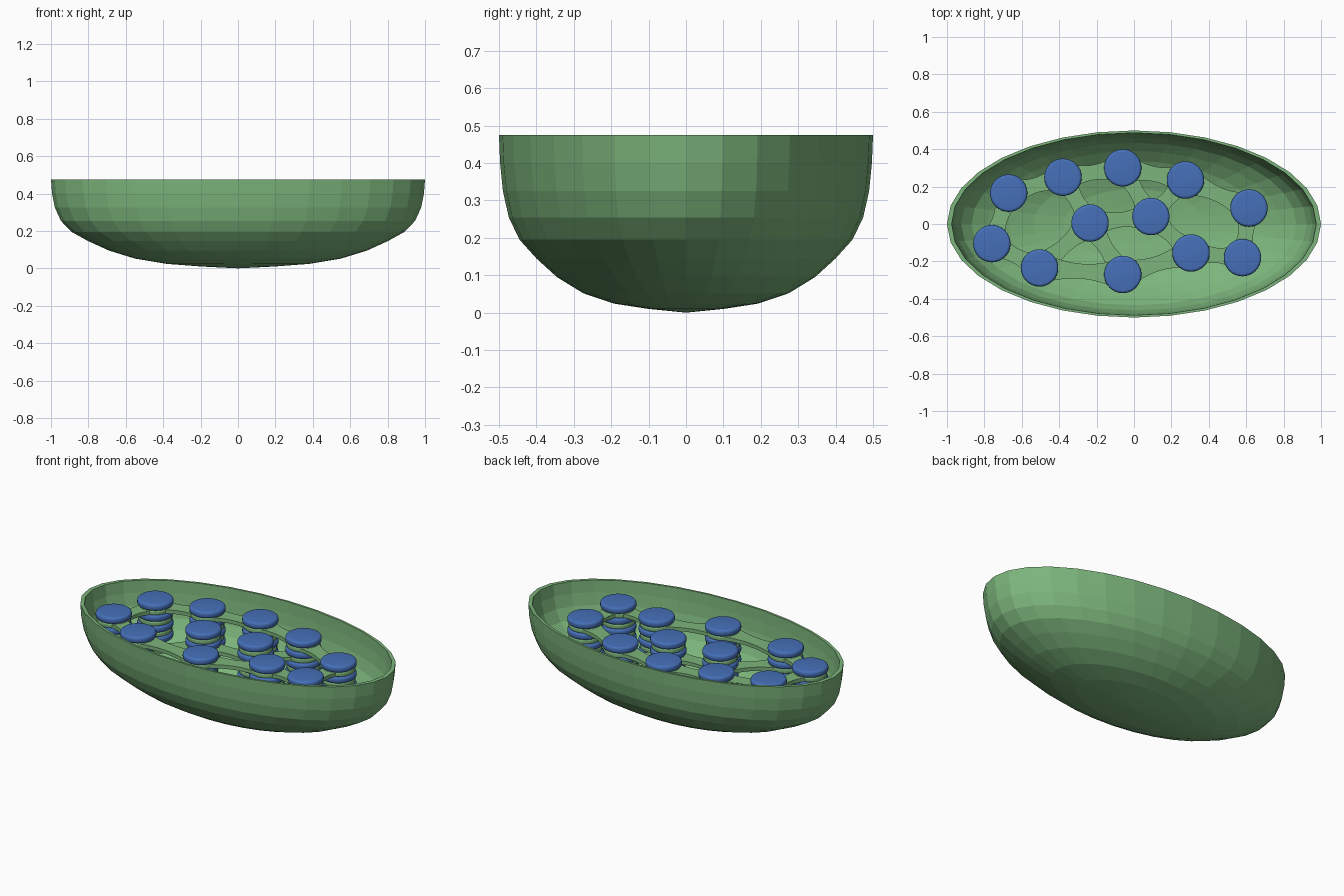
import bpy, bmesh, math
from mathutils import Vector

if "Cube" in bpy.data.objects:
    bpy.data.objects.remove(bpy.data.objects["Cube"], do_unlink=True)


def material(name, rgb):
    m = bpy.data.materials.new(name)
    m.use_nodes = True
    m.diffuse_color = (*rgb, 1)
    m.node_tree.nodes["Principled BSDF"].inputs["Base Color"].default_value = (*rgb, 1)
    return m


green = material("leaf_green", (0.2, 0.46, 0.2))
blue = material("disc_blue", (0.06, 0.16, 0.48))


def finish(bm, name, mat, smooth=False):
    bmesh.ops.recalc_face_normals(bm, faces=bm.faces)
    mesh = bpy.data.meshes.new(name)
    bm.to_mesh(mesh)
    bm.free()
    mesh.materials.append(mat)
    ob = bpy.data.objects.new(name, mesh)
    bpy.context.collection.objects.link(ob)
    if smooth:
        bpy.ops.object.select_all(action="DESELECT")
        ob.select_set(True)
        bpy.context.view_layer.objects.active = ob
        bpy.ops.object.shade_smooth_by_angle(angle=math.radians(40))
    return ob


def lathe(bm, profile, sides, sx=1, sy=1, center=(0, 0)):
    """Revolve (radius, z) points; zero radius closes with a pole."""
    rings = []
    for r, z in profile:
        n = sides if r > 0 else 1
        rings.append([bm.verts.new((center[0] + sx * r * math.cos(i * math.tau / sides),
                                    center[1] + sy * r * math.sin(i * math.tau / sides), z))
                      for i in range(n)])
    for a, b in zip(rings, rings[1:]):
        for i in range(sides):
            j = (i + 1) % sides
            loop = [a[i % len(a)], a[j % len(a)], b[j % len(b)], b[i % len(b)]]
            bm.faces.new(list(dict.fromkeys(loop)))


# Half-ellipsoid shell: outer skin, thin rim, inner skin
outer = [(0, 0.0), (0.2, 0.01), (0.383, 0.024), (0.55, 0.052), (0.69, 0.095),
         (0.8, 0.145), (0.89, 0.195), (0.947, 0.254), (0.979, 0.325),
         (0.994, 0.4), (1, 0.475)]
inner = [(r * 0.975, z + 0.02 * (1 - z / 0.475)) for r, z in reversed(outer)]
bm = bmesh.new()
lathe(bm, outer + inner, 32, 1, 0.5)
finish(bm, "outer_shell", green)

# Stacks of rounded discs, with green layers between the blue ones
stacks = [(-0.67, 0.165), (-0.38, 0.25), (-0.06, 0.3), (0.275, 0.235),
          (0.615, 0.085), (0.58, -0.18), (0.305, -0.155), (-0.06, -0.27),
          (-0.505, -0.235), (-0.76, -0.105), (-0.235, 0.005), (0.09, 0.04)]
TOP, PITCH, THICK, RADIUS = 0.447, 0.066, 0.04, 0.1


def disc_profile(radius, low, high, bevel):
    pts = [(0, low)]
    arc = [k * math.pi / 8 for k in range(5)]
    pts += [(radius - bevel + bevel * math.sin(a), low + bevel - bevel * math.cos(a)) for a in arc]
    pts += [(radius - bevel + bevel * math.cos(a), high - bevel + bevel * math.sin(a)) for a in arc]
    return pts + [(0, high)]


for n, c in enumerate(stacks, 1):
    bm = bmesh.new()
    for k in range(4):
        high = TOP - k * PITCH
        lathe(bm, disc_profile(RADIUS, high - THICK, high, 0.015), 32, center=c)
    finish(bm, f"disc_stack_{n}", blue, True)
    bm = bmesh.new()
    for k in range(3):
        high = TOP - THICK - k * PITCH
        lathe(bm, disc_profile(0.093, high - PITCH + THICK, high, 0.006), 32, center=c)
    finish(bm, f"stack_layers_{n}", green, True)

# Waisted membrane bridges joining neighbouring stacks
upper_links = [(i, (i + 1) % 10) for i in range(10)]
lower_links = [(10, 1), (10, 8), (10, 7), (10, 11), (11, 2), (11, 3), (11, 6)]


def bridge(bm, a, b, z, steps=12):
    a, b = Vector((*a, z)), Vector((*b, z))
    side = (b - a).normalized().cross(Vector((0, 0, 1)))
    left, right = [], []
    for i in range(steps + 1):
        t = i / steps
        half = 0.04 + 0.05 * (2 * t - 1) ** 2
        p = a.lerp(b, t)
        left.append(bm.verts.new(p + side * half))
        right.append(bm.verts.new(p - side * half))
    face = bm.faces.new(left + right[::-1])
    res = bmesh.ops.extrude_face_region(bm, geom=[face])
    for v in res["geom"]:
        if isinstance(v, bmesh.types.BMVert):
            v.co.z += 0.022


for name, links, level in (("upper_membrane", upper_links, 1), ("lower_membrane", lower_links, 2)):
    bm = bmesh.new()
    for i, j in links:
        bridge(bm, stacks[i], stacks[j], TOP - level * PITCH + 0.002)
    finish(bm, name, green)
